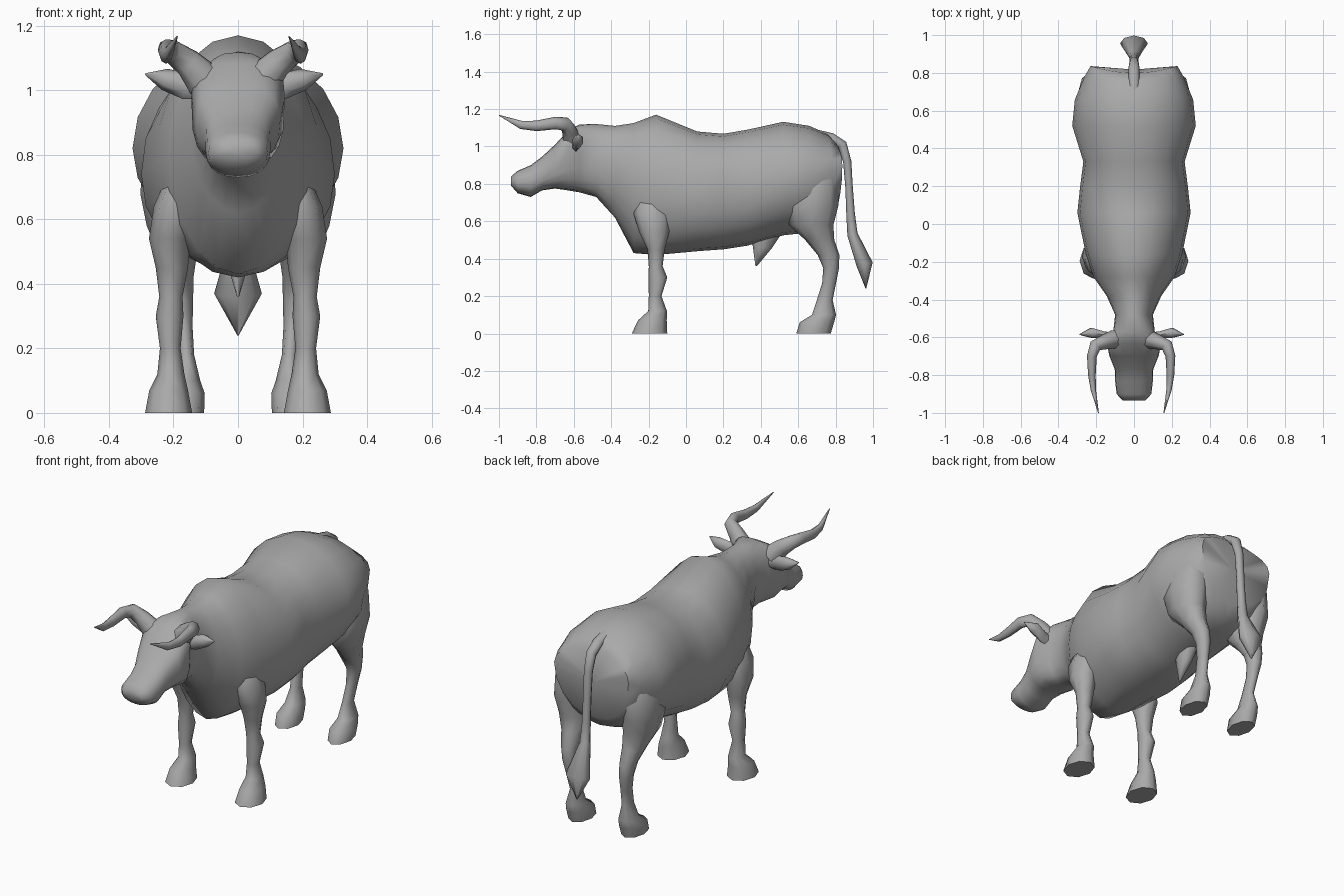
import bpy, bmesh
from math import sin, cos, pi, radians, copysign
from mathutils import Vector

if "Cube" in bpy.data.objects:
    bpy.data.objects.remove(bpy.data.objects["Cube"])

GREY = (0.4, 0.4, 0.4, 1)
hide = bpy.data.materials.new("plain grey")
hide.use_nodes = True
hide.diffuse_color = GREY
hide.node_tree.nodes["Principled BSDF"].inputs["Base Color"].default_value = GREY


def skin(name, rings, angle):
    """Bridge a sequence of equal rings into one closed, smooth shaded part."""
    bm = bmesh.new()
    loops = [[bm.verts.new(p) for p in ring] for ring in rings]
    count = len(loops[0])
    for a, b in zip(loops, loops[1:]):
        for i in range(count):
            j = (i + 1) % count
            bm.faces.new((a[i], a[j], b[j], b[i]))
    for loop in (loops[0], loops[-1]):
        cap = bm.faces.new(loop)
        bmesh.ops.poke(bm, faces=[cap])
    bmesh.ops.recalc_face_normals(bm, faces=bm.faces)
    mesh = bpy.data.meshes.new(name)
    bm.to_mesh(mesh)
    bm.free()
    mesh.materials.append(hide)
    obj = bpy.data.objects.new(name, mesh)
    bpy.context.collection.objects.link(obj)
    bpy.ops.object.select_all(action='DESELECT')
    obj.select_set(True)
    bpy.context.view_layer.objects.active = obj
    bpy.ops.object.shade_smooth_by_angle(angle=radians(angle))


def tube(name, rows, side, fixed=None, count=8, mirror=1, shift=0):
    """Loft ellipses along a path; rows are x, y, z, radius along side, other radius."""
    centres = [Vector(r[:3]) for r in rows]
    rings = []
    for k, row in enumerate(rows):
        before, after = centres[max(k - 1, 0)], centres[min(k + 1, len(rows) - 1)]
        tangent = Vector(fixed) if fixed else (after - before).normalized()
        v = tangent.cross(Vector(side)).normalized()
        u = v.cross(tangent)
        ring = []
        for i in range(count):
            t = 2 * pi * i / count
            p = centres[k] + u * row[3] * cos(t) + v * row[4] * sin(t)
            ring.append((p.x * mirror + shift, p.y, p.z))
        rings.append(ring)
    skin(name, rings, 70)


def power(value, n):
    return copysign(abs(value) ** (2 / n), value)


def slice_ring(y, bottom, top, width, middle, n, sweep=0, count=20):
    """Upright cross-section; sweep pushes its outer edges backwards."""
    ring = []
    for i in range(count):
        t = 2 * pi * i / count + pi / 2
        reach = top - middle if sin(t) > 0 else middle - bottom
        across = power(cos(t), n)
        ring.append((width * across, y + sweep * across ** 2,
                     middle + reach * power(sin(t), n)))
    return ring


# Head, neck and trunk: y, bottom, top, half width, widest height, roundness, sweep
trunk = [
    (-.935, .79, .84, .06, .81, 2.4),
    (-.9, .75, .87, .092, .805, 2.3),
    (-.83, .73, .9, .1, .81, 2.3),
    (-.77, .765, .945, .102, .85, 2.6),
    (-.7, .775, 1.01, .13, .9, 2.7),
    (-.63, .765, 1.085, .145, .98, 3.2),
    (-.57, .755, 1.118, .11, .98, 2.7),
    (-.48, .73, 1.12, .1, .92, 2),
    (-.38, .62, 1.11, .145, .86, 2),
    (-.28, .43, 1.125, .215, .8, 1.9),
    (-.16, .42, 1.17, .255, .77, 2),
    (.06, .44, 1.08, .3, .74, 2.1),
    (.2, .45, 1.068, .285, .75, 2.2),
    (.33, .47, 1.09, .268, .77, 2.2),
    (.52, .525, 1.132, .327, .82, 2),
    (.66, .54, 1.11, .313, .84, 2),
    (.76, .58, 1.065, .262, .87, 2.1, .02),
    (.8, .64, 1.02, .23, .9, 2.1, .036),
]
skin("body_and_head", [slice_ring(*row) for row in trunk], 60)

UP, ACROSS = (0, 0, 1), (1, 0, 0)

front_leg = [
    (.215, -.195, 0, .073, .095),
    (.215, -.18, .07, .06, .077),
    (.208, -.152, .12, .042, .05),
    (.21, -.165, .2, .032, .034),
    (.212, -.15, .3, .043, .05),
    (.208, -.162, .36, .036, .037),
    (.205, -.16, .45, .05, .046),
    (.212, -.17, .54, .064, .08),
    (.195, -.18, .64, .066, .1),
    (.15, -.18, .78, .05, .08),
]

hind_leg = [
    (.163, .682, 0, .058, .092),
    (.163, .7, .06, .06, .092),
    (.163, .738, .1, .046, .064),
    (.16, .742, .18, .024, .042),
    (.168, .765, .27, .027, .037),
    (.175, .776, .35, .036, .042),
    (.18, .762, .42, .042, .058),
    (.188, .715, .5, .062, .078),
    (.198, .67, .58, .085, .118),
    (.208, .672, .68, .095, .142),
    (.2, .68, .82, .09, .135),
    (.17, .68, .93, .05, .08),
]

horn = [
    (.09, -.61, 1.03, .06, .05),
    (.14, -.625, 1.085, .045, .04),
    (.19, -.645, 1.12, .038, .033),
    (.208, -.7, 1.125, .033, .026),
    (.208, -.8, 1.11, .028, .02),
    (.2, -.88, 1.115, .022, .014),
    (.173, -1, 1.167, .002, .002),
]

# Flat, leaf-shaped ear, running outwards
ear = [
    (.08, -.59, 1.0, .03, .018),
    (.15, -.588, 1.012, .04, .022),
    (.215, -.576, 1.034, .034, .03),
    (.275, -.585, 1.05, .003, .003),
]

for label, m in (("left", 1), ("right", -1)):
    tube(label + "_front_leg", front_leg, ACROSS, UP, mirror=m)
    tube(label + "_hind_leg", hind_leg, ACROSS, UP, mirror=m)
    tube(label + "_horn", horn, UP, mirror=m, shift=-.015)
    tube(label + "_ear", ear, UP, count=6, mirror=m, shift=-.012)

# Tail, falling from the rump to a pointed tuft
tail = [
    (0, .68, 1.07, .03, .025),
    (0, .78, 1.045, .03, .026),
    (0, .835, 1.01, .028, .026),
    (0, .862, .92, .024, .022),
    (0, .872, .78, .023, .02),
    (0, .88, .64, .023, .023),
    (0, .89, .53, .028, .028),
    (0, .955, .37, .074, .044),
    (0, .962, .24, .002, .002),
]
tube("tail", tail, ACROSS)

# Pointed fold under the belly
belly_fold = [
    (0, .43, .54, .045, .085),
    (0, .41, .46, .033, .052),
    (0, .375, .36, .003, .004),
]
tube("belly_fold", belly_fold, ACROSS, UP)
